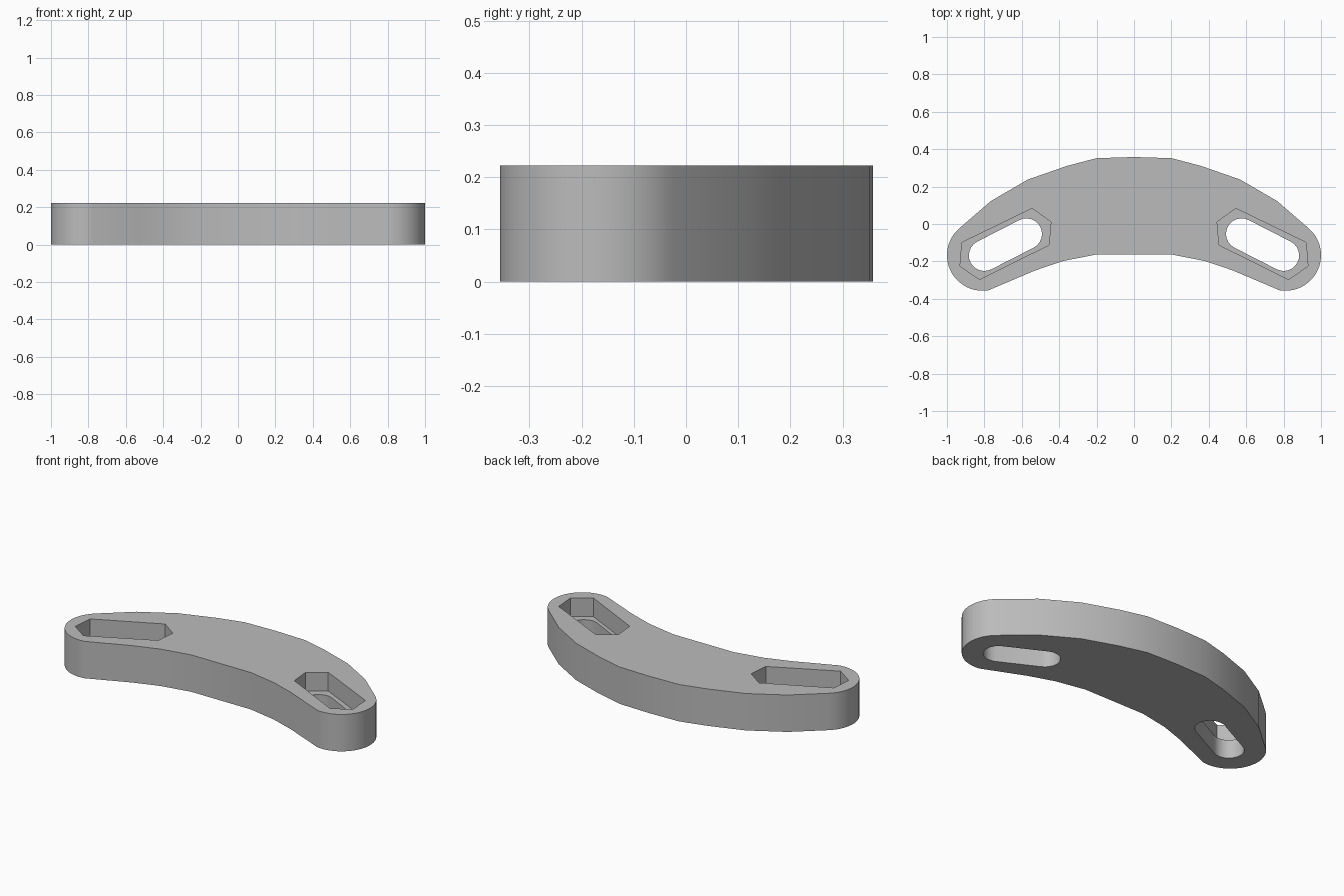
import bpy
import bmesh
from math import radians, cos, sin, pi

if "Cube" in bpy.data.objects:
    bpy.data.objects.remove(bpy.data.objects["Cube"], do_unlink=True)

HEIGHT = 0.223
LEDGE = 0.11

grey = bpy.data.materials.new("plain_grey")
grey.use_nodes = True
grey.diffuse_color = (0.5, 0.5, 0.5, 1)
grey.node_tree.nodes["Principled BSDF"].inputs["Base Color"].default_value = (0.5, 0.5, 0.5, 1)


def arc(cx, cy, r, start, end, steps):
    angles = [radians(start + (end - start) * i / steps) for i in range(steps + 1)]
    return [(cx + r * cos(a), cy + r * sin(a)) for a in angles]


def mirrored(points):
    return [(-x, y) for x, y in reversed(points)]


def prism(name, outline, z0, z1):
    """Extrude a flat outline between two heights."""
    bm = bmesh.new()
    face = bm.faces.new([bm.verts.new((x, y, z0)) for x, y in outline])
    top = bmesh.ops.extrude_face_region(bm, geom=[face])["geom"]
    verts = [v for v in top if isinstance(v, bmesh.types.BMVert)]
    bmesh.ops.translate(bm, verts=verts, vec=(0, 0, z1 - z0))
    bmesh.ops.recalc_face_normals(bm, faces=bm.faces)
    mesh = bpy.data.meshes.new(name)
    bm.to_mesh(mesh)
    bm.free()
    mesh.materials.append(grey)
    obj = bpy.data.objects.new(name, mesh)
    bpy.context.collection.objects.link(obj)
    return obj


# Curved bar with rounded ends, drawn as one half and mirrored
half = [(0, 0.358), (0.2, 0.352), (0.36, 0.31), (0.567, 0.238), (0.765, 0.123)]
half += arc(0.81, -0.167, 0.19, 49, -100, 20)
half += [(0.53, -0.249), (0.38, -0.198), (0.2, -0.163)]
bar = prism("curved_bar", half + mirrored(half[1:]), 0, HEIGHT)

# Slots and six-sided pockets
tilt = -27.3
slot = arc(0.575, -0.053, 0.083, tilt + 90, tilt + 270, 12)
slot += arc(0.80, -0.168, 0.083, tilt - 90, tilt + 90, 12)
pocket = [(0.545, 0.083), (0.444, 0.011), (0.455, -0.112),
          (0.826, -0.297), (0.93, -0.225), (0.92, -0.099)]

cutters = []
for side, place in (("left", list), ("right", mirrored)):
    cutters.append(prism(side + "_slot_cutter", place(slot), -0.1, HEIGHT + 0.1))
    cutters.append(prism(side + "_pocket_cutter", place(pocket), LEDGE, HEIGHT + 0.1))

bpy.context.view_layer.objects.active = bar
for cutter in cutters:
    cutter.hide_render = True
    mod = bar.modifiers.new(cutter.name, 'BOOLEAN')
    mod.operation = 'DIFFERENCE'
    mod.solver = 'EXACT'
    mod.object = cutter
    bpy.ops.object.modifier_apply(modifier=mod.name)
    bpy.data.objects.remove(cutter, do_unlink=True)

# Smooth walls with crisp rims
bpy.ops.object.select_all(action='DESELECT')
bar.select_set(True)
bpy.ops.object.shade_smooth_by_angle(angle=radians(30))
